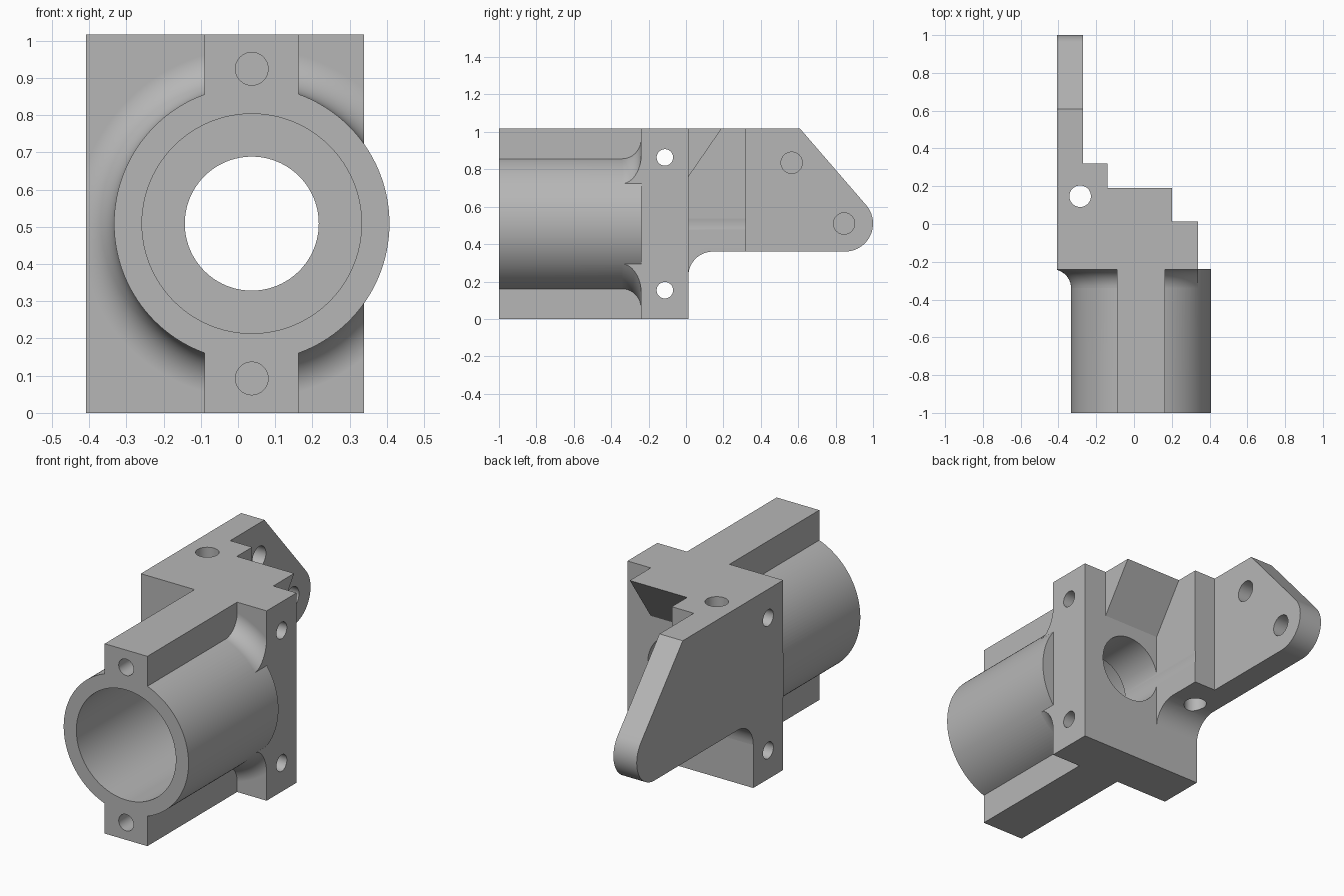
import bpy, bmesh, math
from mathutils import Matrix, Vector

cube = bpy.data.objects.get("Cube")
if cube:
    bpy.data.objects.remove(cube, do_unlink=True)

TOP = 1.017                      # overall height
CX, CZ = 0.037, TOP / 2          # barrel axis
LEFT, RIGHT = -0.408, 0.338      # sides of the mounting block
FRONT, BACK = -0.24, 0.013       # faces of the mounting block

grey = bpy.data.materials.new("machined_grey")
grey.use_nodes = True
colour = (0.47, 0.47, 0.47, 1)
grey.diffuse_color = colour
grey.node_tree.nodes["Principled BSDF"].inputs["Base Color"].default_value = colour


def make(name, bm):
    bmesh.ops.recalc_face_normals(bm, faces=bm.faces)
    mesh = bpy.data.meshes.new(name)
    bm.to_mesh(mesh)
    bm.free()
    mesh.materials.append(grey)
    obj = bpy.data.objects.new(name, mesh)
    bpy.context.collection.objects.link(obj)
    return obj


def box(name, x, y, z):
    bm = bmesh.new()
    size = Matrix.Diagonal((x[1] - x[0], y[1] - y[0], z[1] - z[0], 1))
    mid = Matrix.Translation((sum(x) / 2, sum(y) / 2, sum(z) / 2))
    bmesh.ops.create_cube(bm, size=1, matrix=mid @ size)
    return make(name, bm)


def rod(name, start, end, radius, segments=48):
    bm = bmesh.new()
    a, b = Vector(start), Vector(end)
    turn = (b - a).to_track_quat('Z', 'Y').to_matrix().to_4x4()
    bmesh.ops.create_cone(bm, cap_ends=True, segments=segments, radius1=radius,
                          radius2=radius, depth=(b - a).length,
                          matrix=Matrix.Translation((a + b) / 2) @ turn)
    return make(name, bm)


def plate(name, outline, x0, x1):
    """Extrude a y-z outline along x."""
    bm = bmesh.new()
    face = bm.faces.new([bm.verts.new((x0, y, z)) for y, z in outline])
    new = bmesh.ops.extrude_face_region(bm, geom=[face])["geom"]
    bmesh.ops.translate(bm, vec=(x1 - x0, 0, 0),
                        verts=[v for v in new if isinstance(v, bmesh.types.BMVert)])
    return make(name, bm)


def arc(cy, cz, r, a0, a1, n):
    angles = [math.radians(a0 + (a1 - a0) * i / n) for i in range(n + 1)]
    return [(cy + r * math.cos(a), cz + r * math.sin(a)) for a in angles]


def lathe(name, profile, steps=128):
    """Spin an (radius, y) profile round the barrel axis."""
    bm = bmesh.new()
    verts = [bm.verts.new((CX + r, y, CZ)) for r, y in profile]
    edges = [bm.edges.new(pair) for pair in zip(verts, verts[1:])]
    bmesh.ops.spin(bm, geom=verts + edges, cent=(CX, 0, CZ), axis=(0, 1, 0),
                   angle=math.tau, steps=steps, use_duplicate=False)
    bmesh.ops.remove_doubles(bm, verts=bm.verts, dist=1e-5)
    return make(name, bm)


def combine(target, tool, operation):
    mod = target.modifiers.new(operation.lower(), 'BOOLEAN')
    mod.operation, mod.solver, mod.object = operation, 'EXACT', tool
    bpy.context.view_layer.objects.active = target
    bpy.ops.object.modifier_apply(modifier=mod.name)
    bpy.data.objects.remove(tool, do_unlink=True)


# Mounting block
body = box("bearing_bracket", (LEFT, RIGHT), (FRONT, BACK), (0, TOP))

# Flared fillet between barrel and block, trimmed to the block's sides
R, F = 0.37, 0.10
flare = lathe("flare", [(0, FRONT - F), (R - 0.001, FRONT - F)]
              + arc(R + F, FRONT - F, F, 180, 90, 12)
              + [(R + F, FRONT + 0.02), (0, FRONT + 0.02)])
combine(flare, box("trim", (LEFT, RIGHT), (-0.9, 0), (0, TOP)), 'INTERSECT')

# Arm with sloped top, rounded tip and a filleted root; thicker near the block
root = [(-0.05, TOP), (-0.05, 0.23)] + arc(0.143, 0.23, 0.13, 180, 90, 12)
arm = plate("arm", root + arc(0.85, 0.51, 0.15, -90, 40.8, 20) + [(0.61, TOP)],
            LEFT, -0.27)
shoulder = plate("shoulder", root + [(0.32, 0.36), (0.32, TOP)], -0.30, -0.14)

# Sloped gusset behind the block
gusset = plate("gusset", [(-0.05, TOP), (-0.05, 0.76), (BACK, 0.76), (0.19, TOP)],
               -0.20, 0.20)

# Barrel and its upper and lower ribs
barrel = rod("barrel", (CX, -1, CZ), (CX, FRONT + 0.001, CZ), R, 128)
rib = box("rib", (-0.09, 0.163), (-1, -0.2), (0, TOP))

for part in (arm, shoulder, gusset, flare, rib, barrel):
    combine(body, part, 'UNION')

# Barrel bore, and the narrower hole through the block
cuts = [rod("bore", (CX, -1.1, CZ), (CX, FRONT, CZ), 0.295, 96),
        rod("through_hole", (CX, -0.5, CZ), (CX, 0.6, CZ), 0.18, 96)]
# Blind screw holes in the ribs and cross holes through the block
for side in (-1, 1):
    z = CZ + side * 0.416
    cuts.append(rod("screw_hole", (CX, -1.1, z), (CX, -0.75, z), 0.044))
    z = CZ + side * 0.355
    cuts.append(rod("cross_hole", (-0.6, -0.113, z), (0.6, -0.113, z), 0.044))
# Blind holes in the arm, and the upright hole in the shoulder
for y, z in ((0.565, 0.835), (0.845, 0.51)):
    cuts.append(rod("arm_hole", (-0.37, y, z), (-0.1, y, z), 0.057))
cuts.append(rod("upright_hole", (-0.285, 0.147, 0.1), (-0.285, 0.147, 1.2), 0.057))
for cut in cuts:
    combine(body, cut, 'DIFFERENCE')

# Smooth curved walls, crisp edges
bpy.ops.object.select_all(action='DESELECT')
body.select_set(True)
bpy.context.view_layer.objects.active = body
bpy.ops.object.shade_smooth_by_angle(angle=math.radians(25))
weighted = body.modifiers.new("even_shading", 'WEIGHTED_NORMAL')
weighted.keep_sharp = True
